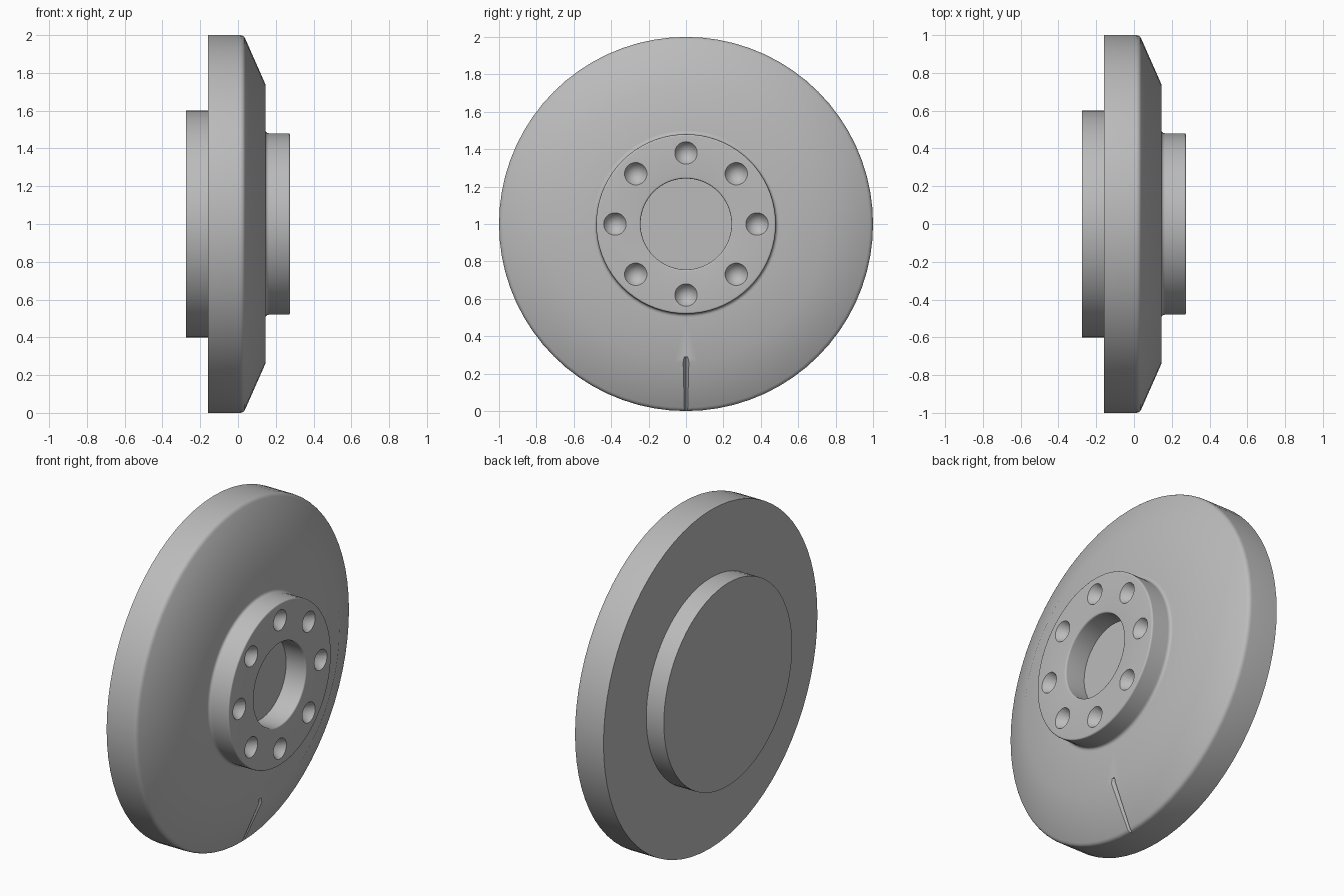
import bpy, bmesh, math
from mathutils import Vector, Matrix

if "Cube" in bpy.data.objects:
    bpy.data.objects.remove(bpy.data.objects["Cube"], do_unlink=True)

CENTRE = Vector((0, 0, 1))
SIDES = 72

grey = bpy.data.materials.new("plain grey")
grey.use_nodes = True
grey.diffuse_color = (0.5, 0.5, 0.5, 1)
grey.node_tree.nodes["Principled BSDF"].inputs["Base Color"].default_value = (0.5, 0.5, 0.5, 1)


def make_object(name, bm):
    bmesh.ops.recalc_face_normals(bm, faces=bm.faces)
    mesh = bpy.data.meshes.new(name)
    bm.to_mesh(mesh)
    bm.free()
    mesh.materials.append(grey)
    obj = bpy.data.objects.new(name, mesh)
    bpy.context.collection.objects.link(obj)
    return obj


def rounded(before, corner, after, size, steps=4):
    """Points of a curved corner between two straight profile runs."""
    b, c, a = Vector(before), Vector(corner), Vector(after)
    p, q = c + (b - c).normalized() * size, c + (a - c).normalized() * size
    return [tuple(p.lerp(c, t).lerp(c.lerp(q, t), t)) for t in (i / steps for i in range(steps + 1))]


# Lathe profile as (x, radius), from the back face round to the bore floor
back, face, hub = -0.275, 0.145, 0.275
profile = [(back, 0), (back, 0.6), (-0.16, 0.6), (-0.16, 1)]
profile += rounded((-0.16, 1), (0.03, 1), (face, 0.74), 0.02)
profile += [(face, 0.74)]
profile += rounded((face, 0.74), (face, 0.48), (hub, 0.48), 0.02)
profile += rounded((face, 0.48), (hub, 0.48), (hub, 0.25), 0.01)
profile += rounded((hub, 0.48), (hub, 0.243), (face, 0.243), 0.01)
profile += [(face, 0.243), (face, 0)]

bm = bmesh.new()
verts = [bm.verts.new((x, 0, 1 + r)) for x, r in profile]
edges = [bm.edges.new(pair) for pair in zip(verts, verts[1:])]
bmesh.ops.spin(bm, geom=verts + edges, cent=CENTRE, axis=(1, 0, 0),
               angle=math.tau, steps=SIDES)
bmesh.ops.remove_doubles(bm, verts=bm.verts, dist=1e-4)
flange = make_object("flange_disc", bm)

# Ring of conical bolt holes
bm = bmesh.new()
for i in range(8):
    a = math.tau * i / 8
    spot = Vector((hub - 0.04, 0.38 * math.sin(a), 1 + 0.38 * math.cos(a)))
    bmesh.ops.create_cone(bm, cap_ends=True, segments=32, radius1=0, radius2=0.072, depth=0.12,
                          matrix=Matrix.Translation(spot) @ Matrix.Rotation(math.pi / 2, 4, "Y"))
bmesh.ops.remove_doubles(bm, verts=bm.verts, dist=1e-5)
holes = make_object("bolt_hole_cutter", bm)

# V-shaped timing notch running down the sloped rim
inner, outer = Vector((face, 0, 0.29)), Vector((0.03, 0, -0.005))
along = (outer - inner).normalized()
out = Vector((-along.z, 0, along.x))
if out.x < 0:
    out = -out
bm = bmesh.new()
ends = []
for p in (inner, outer + along * 0.05):
    ends.append([bm.verts.new(p + out * h + Vector((0, w, 0)))
                 for h, w in ((-0.02, 0), (0.03, 0.025), (0.03, -0.025))])
bm.faces.new(ends[0])
bm.faces.new(ends[1])
for i in range(3):
    j = (i + 1) % 3
    bm.faces.new((ends[0][i], ends[0][j], ends[1][j], ends[1][i]))
notch = make_object("notch_cutter", bm)

bpy.ops.object.select_all(action="DESELECT")
bpy.context.view_layer.objects.active = flange
flange.select_set(True)
for cutter in (holes, notch):
    cutter.hide_render = True
    mod = flange.modifiers.new(cutter.name, "BOOLEAN")
    mod.operation, mod.solver, mod.object = "DIFFERENCE", "EXACT", cutter
    bpy.ops.object.modifier_apply(modifier=mod.name)
    bpy.data.objects.remove(cutter, do_unlink=True)
bpy.ops.object.shade_smooth_by_angle(angle=math.radians(30))
